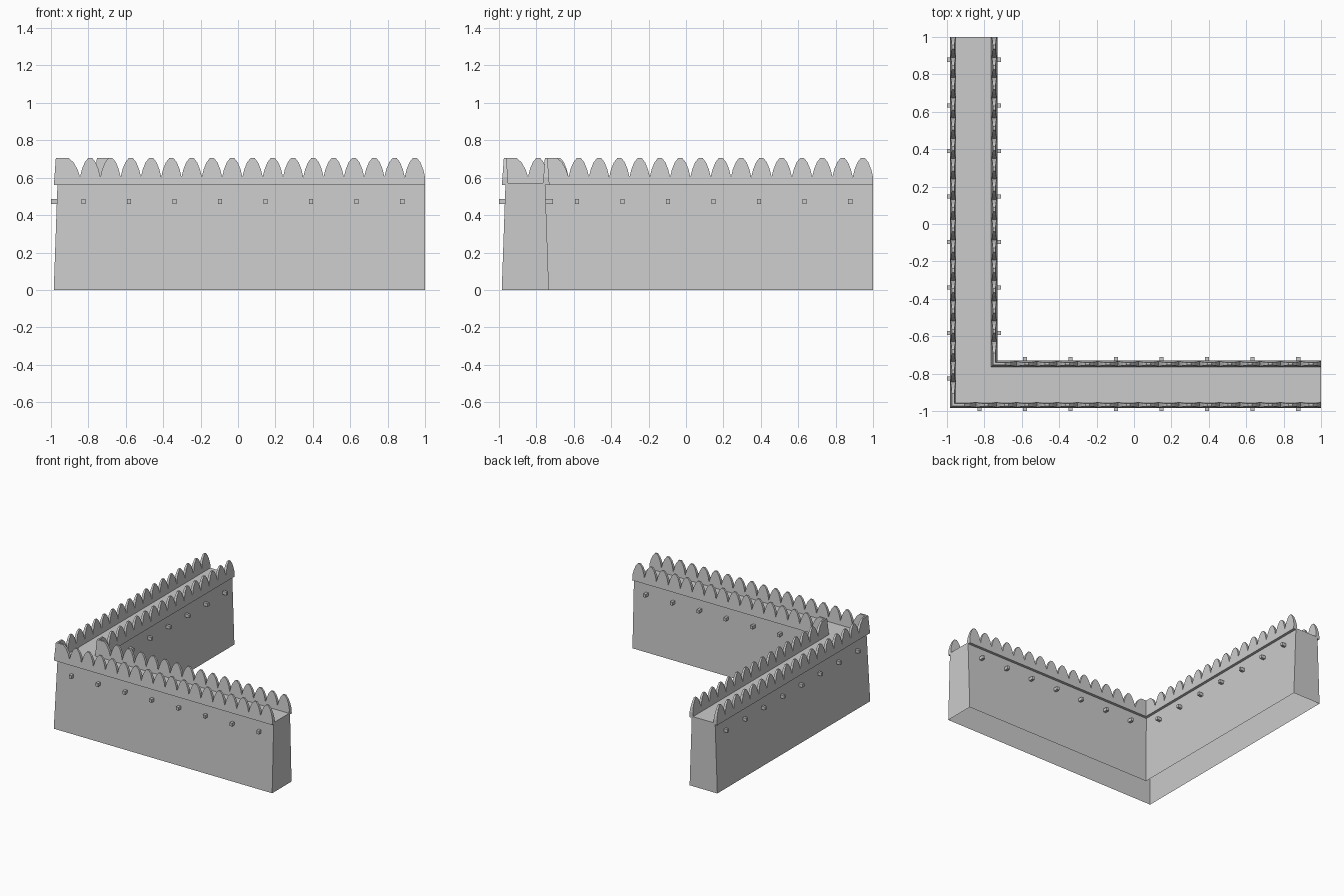
import bpy, bmesh

cube = bpy.data.objects.get("Cube")
if cube:
    bpy.data.objects.remove(cube, do_unlink=True)

stone = bpy.data.materials.new("grey stone")
stone.use_nodes = True
GREY = (0.6, 0.6, 0.6, 1)
stone.diffuse_color = GREY
stone.node_tree.nodes["Principled BSDF"].inputs["Base Color"].default_value = GREY


def finish(name, bm):
    bmesh.ops.recalc_face_normals(bm, faces=bm.faces)
    mesh = bpy.data.meshes.new(name)
    bm.to_mesh(mesh)
    bm.free()
    mesh.materials.append(stone)
    obj = bpy.data.objects.new(name, mesh)
    bpy.context.collection.objects.link(obj)
    return obj


def sweep_corner(name, stations, open_bottom=False):
    """Sweep sections (offset, z) along one arm, round the mitre, up the other.
    Each station is (distance along the arm, section); None marks the mitre."""
    bm = bmesh.new()
    first_arm = [[(t if t is not None else a, a, z) for a, z in sec] for t, sec in stations]
    second_arm = [[(y, x, z) for x, y, z in ring] for ring in first_arm[-2::-1]]
    rings = [[bm.verts.new(p) for p in ring] for ring in first_arm + second_arm]
    n = len(rings[0])
    for r, s in zip(rings, rings[1:]):
        for i in range(1 if open_bottom else 0, n):
            j = (i + 1) % n
            bm.faces.new((r[i], r[j], s[j], s[i]))
    bm.faces.new(rings[0])
    bm.faces.new(rings[-1])
    return finish(name, bm)


# Tapered wall with its walkway, open underneath
section = [(-0.985, 0), (-0.733, 0), (-0.753, 0.572), (-0.965, 0.572)]
sweep_corner("wall_body", [(1, section), (None, section)], open_bottom=True)

# Pointed parapets, thinner towards the top
PITCH = 0.1085
BASE, VALLEY, PEAK = 0.56, 0.604, 0.706
RISE = [(0.01, 0.645), (0.025, 0.682), (0.044, PEAK)]


def parapet_section(centre, top):
    def half(z):
        return 0.0175 - 0.0105 * (z - BASE) / (PEAK - BASE)
    return [(centre - half(BASE), BASE), (centre + half(BASE), BASE),
            (centre + half(top), top), (centre - half(top), top)]


def parapet(name, centre, count):
    outline = [(1, VALLEY)]
    for k in range(count):
        start, end = 1 - k * PITCH, 1 - (k + 1) * PITCH
        outline += [(start - d, z) for d, z in RISE]
        outline += [(end + d, z) for d, z in reversed(RISE)]
        outline.append((end, VALLEY))
    # broad merlon that turns the corner
    outline += [(end - d * 1.4, z) for d, z in RISE]
    outline.append((None, PEAK))
    sweep_corner(name, [(t, parapet_section(centre, z)) for t, z in outline])


parapet("outer_parapet", -0.967, 17)
parapet("inner_parapet", -0.7475, 15)


# Square pegs in a row below each parapet
def pegs(name, offset, count):
    bm = bmesh.new()
    for k in range(count):
        along = 0.878 - k * 0.2435
        for x, y, sx, sy in ((along, offset, 0.022, 0.04), (offset, along, 0.04, 0.022)):
            verts = bmesh.ops.create_cube(bm, size=1)["verts"]
            bmesh.ops.scale(bm, vec=(sx, sy, 0.026), verts=verts)
            bmesh.ops.translate(bm, vec=(x, y, 0.472), verts=verts)
    finish(name, bm)


pegs("outer_pegs", -0.98, 8)
pegs("inner_pegs", -0.732, 7)
